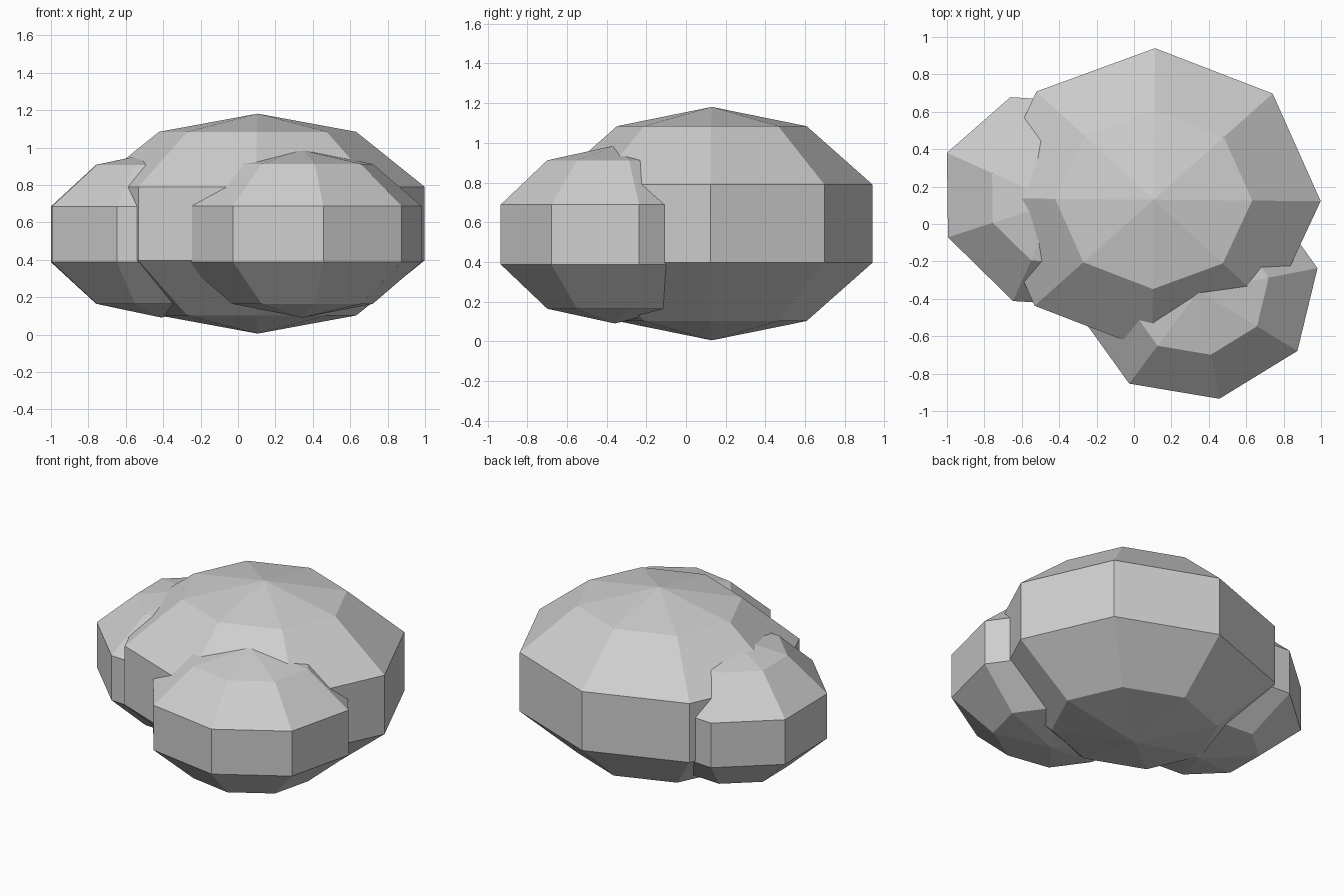
import bpy, bmesh
from math import sin, cos, tau, radians

cube = bpy.data.objects.get("Cube")
if cube:
    bpy.data.objects.remove(cube, do_unlink=True)

stone = bpy.data.materials.new("pale_grey")
stone.use_nodes = True
GREY = (0.62, 0.62, 0.62, 1)
stone.diffuse_color = GREY
stone.node_tree.nodes["Principled BSDF"].inputs["Base Color"].default_value = GREY

SIDES = 8
# radius and height of each ring, as a share of the full size
RINGS = [(0.59, -0.835), (1, -0.335), (1, 0.335), (0.59, 0.835)]


def lump(name, centre, size, turn):
    """Faceted, slightly oval boulder with a pointed top and bottom."""
    bm = bmesh.new()
    rings = [[bm.verts.new((r * cos(tau * i / SIDES), r * sin(tau * i / SIDES), z))
              for i in range(SIDES)] for r, z in RINGS]
    bottom, top = bm.verts.new((0, 0, -1)), bm.verts.new((0, 0, 1))
    for i in range(SIDES):
        j = (i + 1) % SIDES
        for a, b in zip(rings, rings[1:]):
            bm.faces.new((a[i], a[j], b[j], b[i]))
        bm.faces.new((rings[0][j], rings[0][i], bottom))
        bm.faces.new((rings[-1][i], rings[-1][j], top))
    mesh = bpy.data.meshes.new(name)
    bm.to_mesh(mesh)
    bm.free()
    mesh.materials.append(stone)
    obj = bpy.data.objects.new(name, mesh)
    obj.location, obj.scale = centre, size
    obj.rotation_euler.z = radians(turn)
    bpy.context.collection.objects.link(obj)


# one large lump with two smaller ones pushed into its sides
lump("main_lump", (0.105, 0.13, 0.593), (0.893, 0.81, 0.588), -0.5)
lump("front_lump", (0.345, -0.36, 0.538), (0.648, 0.585, 0.448), 11)
lump("side_lump", (-0.411, 0.118, 0.536), (0.645, 0.58, 0.445), -24)
